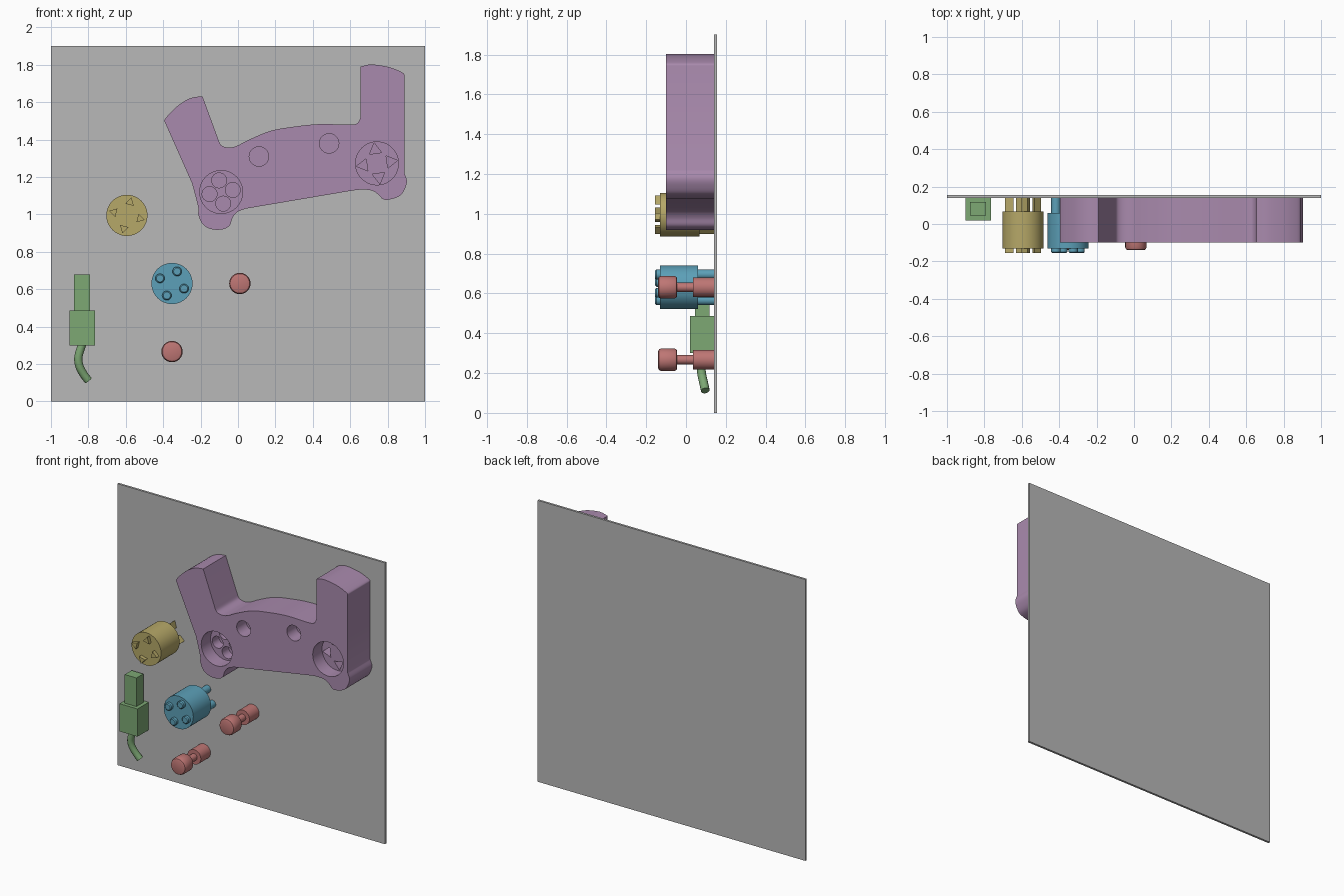
import bpy
import bmesh
from math import sin, cos, pi, radians
from mathutils import Vector

cube = bpy.data.objects.get("Cube")
if cube:
    bpy.data.objects.remove(cube, do_unlink=True)

BACK = 0.14  # front surface of the backing panel


def material(name, rgb):
    linear = [(c / 255 / 12.92 if c < 11 else ((c / 255 + 0.055) / 1.055) ** 2.4) for c in rgb]
    mat = bpy.data.materials.new(name)
    mat.use_nodes = True
    mat.diffuse_color = (*linear, 1)
    mat.node_tree.nodes["Principled BSDF"].inputs["Base Color"].default_value = (*linear, 1)
    return mat


grey = material("panel grey", (184, 184, 184))
purple = material("soft purple", (169, 138, 173))
yellow = material("mustard", (182, 168, 104))
blue = material("teal blue", (92, 160, 184))
red = material("dusty red", (190, 118, 116))
green = material("leaf green", (125, 168, 116))


def ngon(centre, radius, sides=40, turn=0.0):
    return [(centre[0] + radius * cos(turn + 2 * pi * i / sides),
             centre[1] + radius * sin(turn + 2 * pi * i / sides)) for i in range(sides)]


def loft(bm, rings):
    """Skin a closed solid through (outline, y) rings."""
    loops = [[bm.verts.new((x, y, z)) for x, z in outline] for outline, y in rings]
    for a, b in zip(loops, loops[1:]):
        for i in range(len(a)):
            j = (i + 1) % len(a)
            bm.faces.new((a[i], a[j], b[j], b[i]))
    bm.faces.new(loops[0])
    bm.faces.new(loops[-1])


def smooth(obj, angle=35):
    bpy.ops.object.select_all(action='DESELECT')
    obj.select_set(True)
    bpy.context.view_layer.objects.active = obj
    bpy.ops.object.shade_smooth_by_angle(angle=radians(angle))


def solid(name, mat, *parts):
    """One object from several lofted parts."""
    bm = bmesh.new()
    for rings in parts:
        loft(bm, rings)
    bmesh.ops.recalc_face_normals(bm, faces=bm.faces)
    mesh = bpy.data.meshes.new(name)
    bm.to_mesh(mesh)
    bm.free()
    mesh.materials.append(mat)
    obj = bpy.data.objects.new(name, mesh)
    bpy.context.collection.objects.link(obj)
    smooth(obj)
    return obj


def rect(x0, x1, z0, z1):
    return [(x0, z0), (x1, z0), (x1, z1), (x0, z1)]


def around(centre, radius, start):
    """Four (position, angle) spots around a centre."""
    angles = [radians(start + 90 * i) for i in range(4)]
    return [((centre[0] + radius * cos(a), centre[1] + radius * sin(a)), a) for a in angles]


def spline(points, steps=5):
    """Smooth run through the points, ends kept."""
    p = [Vector(q) for q in points]
    p = [p[0]] + p + [p[-1]]
    out = []
    for a, b, c, d in zip(p, p[1:], p[2:], p[3:]):
        for s in range(steps):
            t = s / steps
            out.append(tuple(0.5 * (2 * b + (c - a) * t + (2 * a - 5 * b + 4 * c - d) * t * t
                                    + (3 * b - a - 3 * c + d) * t ** 3)))
    return out + [tuple(p[-1])]


# Backing panel
solid("backing_panel", grey, [(rect(-1, 1, 0, 1.9), BACK), (rect(-1, 1, 0, 1.9), 0.155)])

# Two-handled body: curved runs joined by straight edges
runs = [
    [(-.395, 1.503), (-.365, 1.54), (-.31, 1.59), (-.25, 1.623), (-.19, 1.632)],
    [(-.105, 1.4), (-.09, 1.37), (-.055, 1.358), (-.01, 1.365), (.06, 1.4), (.175, 1.447),
     (.305, 1.47), (.44, 1.483), (.6, 1.48), (.64, 1.49), (.655, 1.52)],
    [(.655, 1.79), (.715, 1.802), (.81, 1.787), (.88, 1.758), (.89, 1.74)],
    [(.89, 1.22), (.903, 1.18), (.893, 1.14), (.866, 1.1), (.81, 1.08), (.775, 1.082),
     (.75, 1.107), (.715, 1.128), (.66, 1.133), (.6, 1.126)],
    [(.04, 1.031), (-.005, 1.012), (-.03, .98), (-.045, .94), (-.085, .92), (-.145, .922),
     (-.19, .95), (-.212, 1.0), (-.213, 1.04), (-.245, 1.165)],
]
outline = [p for run in runs for p in spline(run)]
body = solid("handle_body", purple, [(outline, -0.1), (outline, BACK)])

# Sockets: two round recesses, each with four pin holes, and two plain holes
left_socket, right_socket = (-.09, 1.12), (.743, 1.273)
cuts = [(ngon(c, .115), -0.15, 0.0) for c in (left_socket, right_socket)]
cuts += [(ngon(c, .052), -0.15, 0.0) for c in ((.112, 1.31), (.487, 1.38))]
cuts += [(ngon(p, .04, 24), -0.05, 0.07) for p, a in around(left_socket, .063, 100)]
cuts += [(ngon(p, .038, 3, a), -0.05, 0.07) for p, a in around(right_socket, .073, 98)]
for shape, y0, y1 in cuts:
    cutter = solid("cutter", purple, [(shape, y0), (shape, y1)])
    cutter.hide_render = True
    mod = body.modifiers.new("socket", 'BOOLEAN')
    mod.operation, mod.solver, mod.object = 'DIFFERENCE', 'EXACT', cutter
    bpy.context.view_layer.objects.active = body
    bpy.ops.object.modifier_apply(modifier=mod.name)
    bpy.data.objects.remove(cutter, do_unlink=True)
smooth(body)

# Plug with triangular pins
centre = (-.594, .995)
drum = [(ngon(centre, .11), -0.13), (ngon(centre, .11), 0.068)]
pins = [[(ngon(p, .027, 3, a), y) for y in (-0.155, BACK)] for p, a in around(centre, .072, 76)]
solid("triangle_pin_plug", yellow, drum, *pins)

# Plug with round pins
centre = (-.353, .631)
drum = [(ngon(centre, .11), -0.13), (ngon(centre, .11), 0.06)]
pin_profile = [(.019, -0.155), (.025, -0.149), (.025, BACK)]
pins = [[(ngon(p, r, 20), y) for r, y in pin_profile] for p, a in around(centre, .07, 67)]
solid("round_pin_plug", blue, drum, *pins)

# Spool-shaped studs
stud_profile = [(.042, -.14), (.052, -.136), (.057, -.125), (.057, -.058), (.052, -.048), (.042, -.044),
                (.023, -.044), (.023, .036), (.05, .036), (.05, BACK)]
for name, centre in (("upper_stud", (.01, .631)), ("lower_stud", (-.353, .267))):
    solid(name, red, [(ngon(centre, r), y) for r, y in stud_profile])

# Cable connector
solid("connector_grip", green, [(rect(-.9, -.765, .3, .487), y) for y in (0.02, BACK)])
solid("connector_tip", green, [(rect(-.878, -.79, .487, .68), y) for y in (0.045, 0.118)])

# Bent cable
curve = bpy.data.curves.new("cable", 'CURVE')
curve.dimensions = '3D'
curve.bevel_depth = 0.022
curve.bevel_resolution = 4
curve.use_fill_caps = True
path = spline([(-.832, .075, .31), (-.853, .075, .24), (-.848, .08, .19), (-.825, .09, .145), (-.8, .097, .112)])
line = curve.splines.new('POLY')
line.points.add(len(path) - 1)
for point, co in zip(line.points, path):
    point.co = (*co, 1)
curve.materials.append(green)
cable = bpy.data.objects.new("cable", curve)
bpy.context.collection.objects.link(cable)
bpy.ops.object.select_all(action='DESELECT')
cable.select_set(True)
bpy.context.view_layer.objects.active = cable
bpy.ops.object.convert(target='MESH')
smooth(bpy.context.view_layer.objects.active)
